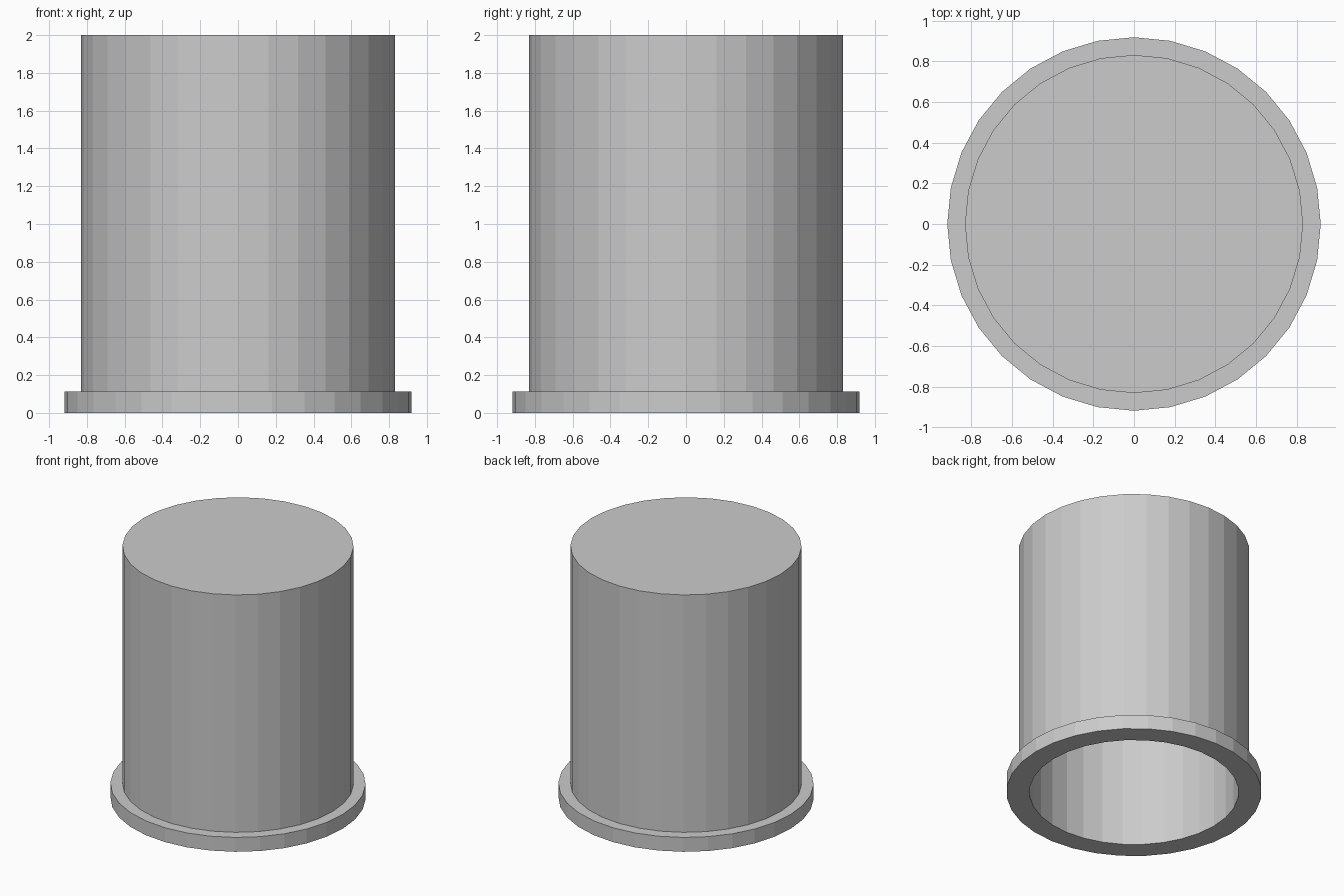
import bpy, bmesh, math

if "Cube" in bpy.data.objects:
    bpy.data.objects.remove(bpy.data.objects["Cube"])

SIDES = 32

# Cup cross-section (radius, height): inner ceiling, bore, rim flange, outer wall, top
profile = [(0.753, 1.92), (0.753, 0.0), (0.919, 0.0),
           (0.919, 0.114), (0.832, 0.114), (0.832, 2.0)]

# Lathe the profile around z
bm = bmesh.new()
rings = []
for r, z in profile:
    rings.append([bm.verts.new((r * math.cos(2 * math.pi * i / SIDES),
                                r * math.sin(2 * math.pi * i / SIDES), z))
                  for i in range(SIDES)])
for a, b in zip(rings, rings[1:]):
    for i in range(SIDES):
        j = (i + 1) % SIDES
        bm.faces.new((a[i], a[j], b[j], b[i]))

# Closed ends: inner ceiling and outer top
bm.faces.new(rings[0])
bm.faces.new(rings[-1])
bmesh.ops.recalc_face_normals(bm, faces=bm.faces)

mesh = bpy.data.meshes.new("flanged_cap")
bm.to_mesh(mesh)
bm.free()
bpy.context.collection.objects.link(bpy.data.objects.new("flanged_cap", mesh))
